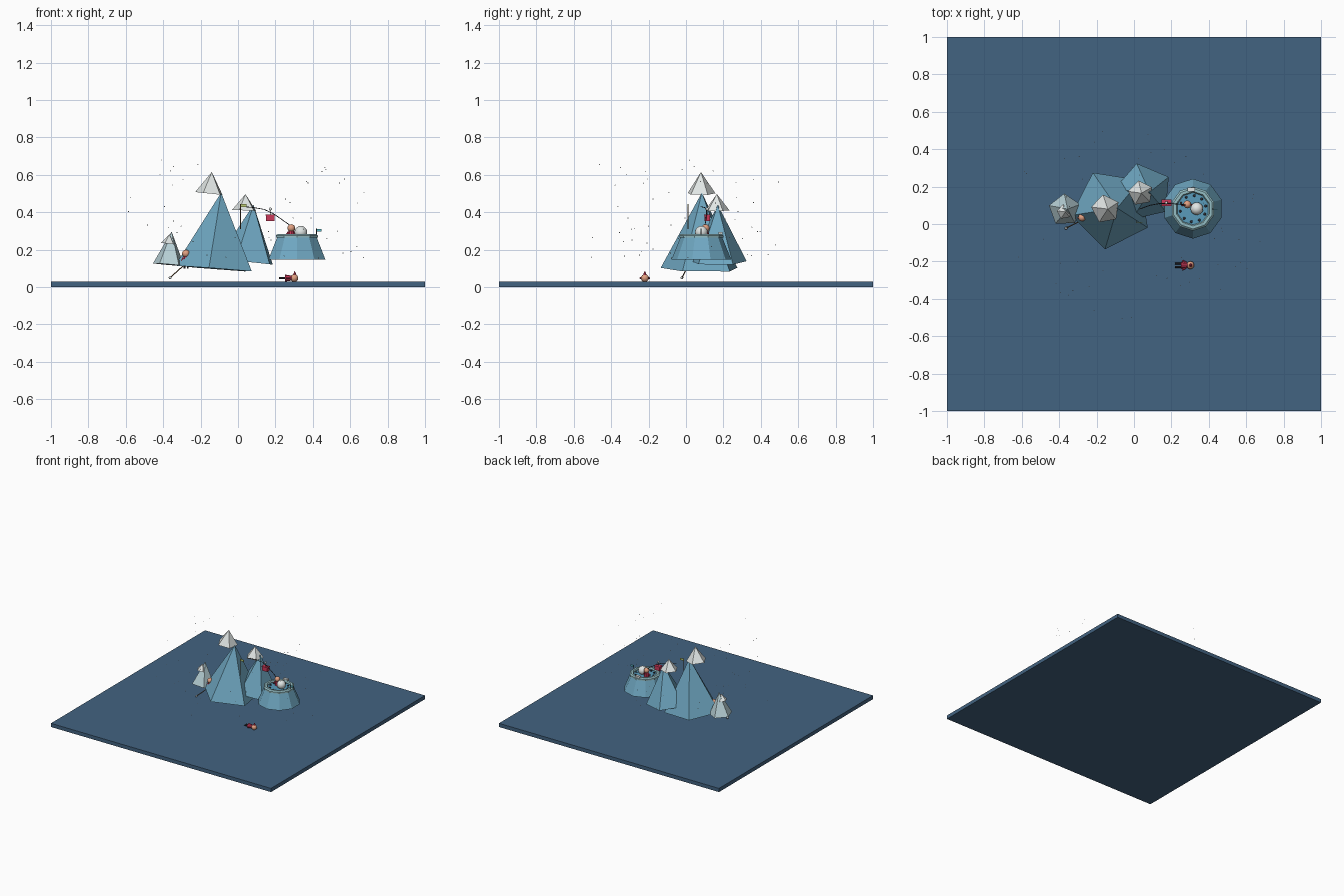
import bpy, bmesh, math, random
from mathutils import Vector

if "Cube" in bpy.data.objects:
    bpy.data.objects.remove(bpy.data.objects["Cube"])

random.seed(4)
V = Vector


def material(name, r, g, b):
    m = bpy.data.materials.new(name)
    m.diffuse_color = (r, g, b, 1)
    m.use_nodes = True
    m.node_tree.nodes["Principled BSDF"].inputs["Base Color"].default_value = m.diffuse_color
    return m


SEA = material("deep_blue", .055, .125, .22)
ICE = material("ice_blue", .16, .39, .54)
PALE = material("pale_ice", .48, .64, .68)
SNOW = material("snow", .75, .79, .78)
RIM = material("rim_blue", .30, .52, .56)
WATER = material("water", .10, .33, .50)
SKIN = material("skin", .75, .35, .22)
RED = material("red", .60, .04, .10)
DARK = material("dark", .03, .03, .04)
WOOD = material("wood", .16, .09, .04)
LIME = material("lime", .50, .60, .18)
GOLD = material("gold", .70, .45, .05)
TEAL = material("teal", .10, .50, .60)


def finish(name, bm, mat, smooth=False):
    bmesh.ops.recalc_face_normals(bm, faces=bm.faces)
    me = bpy.data.meshes.new(name)
    for f in bm.faces:
        f.smooth = smooth
    bm.to_mesh(me)
    bm.free()
    ob = bpy.data.objects.new(name, me)
    bpy.context.collection.objects.link(ob)
    me.materials.append(mat)
    return ob


def box(name, c, size, mat):
    bm = bmesh.new()
    bmesh.ops.create_cube(bm, size=1)
    bmesh.ops.scale(bm, vec=size, verts=bm.verts)
    bmesh.ops.translate(bm, vec=c, verts=bm.verts)
    return finish(name, bm, mat)


def ball(name, c, r, mat, seg=12, sc=(1, 1, 1)):
    bm = bmesh.new()
    bmesh.ops.create_uvsphere(bm, u_segments=seg, v_segments=max(4, seg // 2 + 2), radius=r)
    bmesh.ops.scale(bm, vec=sc, verts=bm.verts)
    bmesh.ops.translate(bm, vec=c, verts=bm.verts)
    return finish(name, bm, mat, True)


def rod(name, a, b, r1, mat, r2=None, seg=8):
    a, b = V(a), V(b)
    d = b - a
    bm = bmesh.new()
    bmesh.ops.create_cone(bm, cap_ends=True, segments=seg, radius1=r1,
                          radius2=r1 if r2 is None else r2, depth=d.length)
    ob = finish(name, bm, mat)
    ob.location = (a + b) / 2
    ob.rotation_mode = 'QUATERNION'
    ob.rotation_quaternion = d.to_track_quat('Z', 'Y')
    return ob


def peak(name, c, r, start, apex, mat, n=5):
    """Pyramid whose base leans with its axis."""
    c, apex = V(c), V(apex)
    a = apex - c
    bm = bmesh.new()
    ring = []
    for i in range(n):
        t = math.radians(start) + i * math.tau / n
        x, y = r * math.cos(t), r * math.sin(t)
        ring.append(bm.verts.new(c + V((x, y, -(a.x * x + a.y * y) / a.z))))
    top = bm.verts.new(apex)
    bm.faces.new(ring[::-1])
    for i in range(n):
        bm.faces.new((ring[i], ring[(i + 1) % n], top))
    return finish(name, bm, mat)


def lathe(name, c, profile, n, mat, start=90):
    """Closed faceted ring from an (r, z) section."""
    bm = bmesh.new()
    rings = []
    for i in range(n):
        t = math.radians(start) + i * math.tau / n
        rings.append([bm.verts.new((c[0] + r * math.cos(t), c[1] + r * math.sin(t), z))
                      for r, z in profile])
    k = len(profile)
    for i in range(n):
        p, q = rings[i], rings[(i + 1) % n]
        for j in range(k):
            bm.faces.new((p[j], q[j], q[(j + 1) % k], p[(j + 1) % k]))
    return finish(name, bm, mat)


def figure(name, foot, axis, side, height=.09):
    """Small person: legs, coat, head and cap along an axis."""
    f, a, s = V(foot), V(axis), V(side)
    for k in (-1, 1):
        rod(name + "_leg", f + s * .009 * k, f + s * .009 * k + a * height * .38, .005, DARK)
    rod(name + "_coat", f + a * height * .34, f + a * height * .74, .019, RED, .013, 10)
    ball(name + "_head", f + a * height * .9, .021, SKIN)
    for k in (-1, 1):
        rod(name + "_arm", f + a * height * .66 + s * .013 * k,
            f + a * height * .42 + s * .024 * k, .005, RED)


# base slab
box("base_slab", (0, 0, .015), (2, 2, .03), SEA)

# mountains and their snow caps
peak("main_mountain", (-.121, .08, .098), .218, 117, (-.09, .085, .505), ICE)
peak("main_snow_cap", (-.152, .08, .50), .078, 100, (-.14, .08, .615), SNOW)
peak("second_mountain", (.05, .17, .135), .158, 103, (.083, .17, .44), ICE)
peak("second_snow_cap", (.036, .165, .41), .068, 100, (.04, .165, .497), SNOW)
peak("small_mountain", (-.37, .075, .12), .088, 92, (-.355, .08, .297), PALE)
peak("small_snow_cap", (-.373, .065, .232), .04, 100, (-.367, .065, .282), SNOW)

# plateau with pool
cx, cy = .315, .082
plateau = rod("plateau", (cx, cy, .147), (cx, cy, .264), .16, ICE, .112, 10)
lathe("pool_rim", (cx, cy), [(.118, .264), (.118, .276), (.108, .284), (.092, .284), (.086, .274), (.09, .262)], 10, RIM)
rod("pool_water", (cx, cy, .262), (cx, cy, .268), .09, WATER, seg=20)
for i in range(10):
    t = i * math.tau / 10 + .2
    ball("pool_stone", (cx + .07 * math.cos(t), cy + .07 * math.sin(t), .27), .008, DARK, 6, (1, 1, .7))
ball("snowball", (.336, .082, .293), .034, SNOW, 16)
rod("bather_coat", (.285, .105, .266), (.285, .105, .30), .02, RED, .015, 10)
ball("bather_head", (.285, .105, .315), .021, SKIN)
for k in (-1, 1):
    rod("bather_arm", (.285 + .014 * k, .105, .295), (.285 + .028 * k, .1, .278), .005, RED)
box("rim_block", (.305, .185, .288), (.04, .022, .014), SNOW)
rod("plateau_flag_pole", (.42, .08, .275), (.42, .08, .312), .002, DARK)
box("plateau_flag", (.434, .08, .304), (.026, .003, .014), TEAL)

# summit post with flag
rod("summit_post", (.014, .01, .31), (.014, .01, .445), .003, WOOD)
box("summit_flag", (.03, .01, .437), (.03, .003, .016), LIME)

# cable line as a swept curve
cu = bpy.data.curves.new("cable", 'CURVE')
cu.dimensions = '3D'
cu.bevel_depth = .0022
cu.bevel_resolution = 1
pts = [(.03, .08, .43), (.085, .1, .425), (.14, .11, .415), (.19, .11, .392), (.25, .105, .35), (.285, .1, .325)]
sp = cu.splines.new('POLY')
sp.points.add(len(pts) - 1)
for p, q in zip(sp.points, pts):
    p.co = (*q, 1)
ob = bpy.data.objects.new("cable", cu)
cu.materials.append(DARK)
bpy.context.collection.objects.link(ob)

# gondola
box("gondola_cabin", (.173, .113, .367), (.045, .03, .03), RED)
box("gondola_roof", (.173, .113, .385), (.054, .036, .006), RED)
rod("gondola_hanger", (.173, .113, .385), (.173, .113, .415), .002, DARK)
ball("gondola_wheel", (.173, .113, .417), .008, SNOW, 8)

# climber with bag and hanging pick
figure("climber", (-.278, .035, .098), (0, 0, 1), (1, 0, 0))
box("climber_bag", (-.252, .035, .162), (.022, .018, .018), GOLD)
rod("pick_handle", (-.363, -.022, .05), (-.288, .015, .118), .003, WOOD)
ball("pick_end", (-.363, -.022, .05), .008, SNOW, 8)

# person lying on the slab
figure("lying_person", (.22, -.22, .048), (1, 0, 0), (0, 1, 0))
rod("lying_person_hat", (.303, -.22, .06), (.303, -.22, .085), .012, RED, .001)

# falling snowflakes
for i in range(60):
    t, r = random.uniform(0, math.tau), random.uniform(.45, 1)
    ball("snowflake", (.7 * r * math.cos(t), .52 * r * math.sin(t), random.uniform(.15, .68)), .0028, SNOW, 4)
